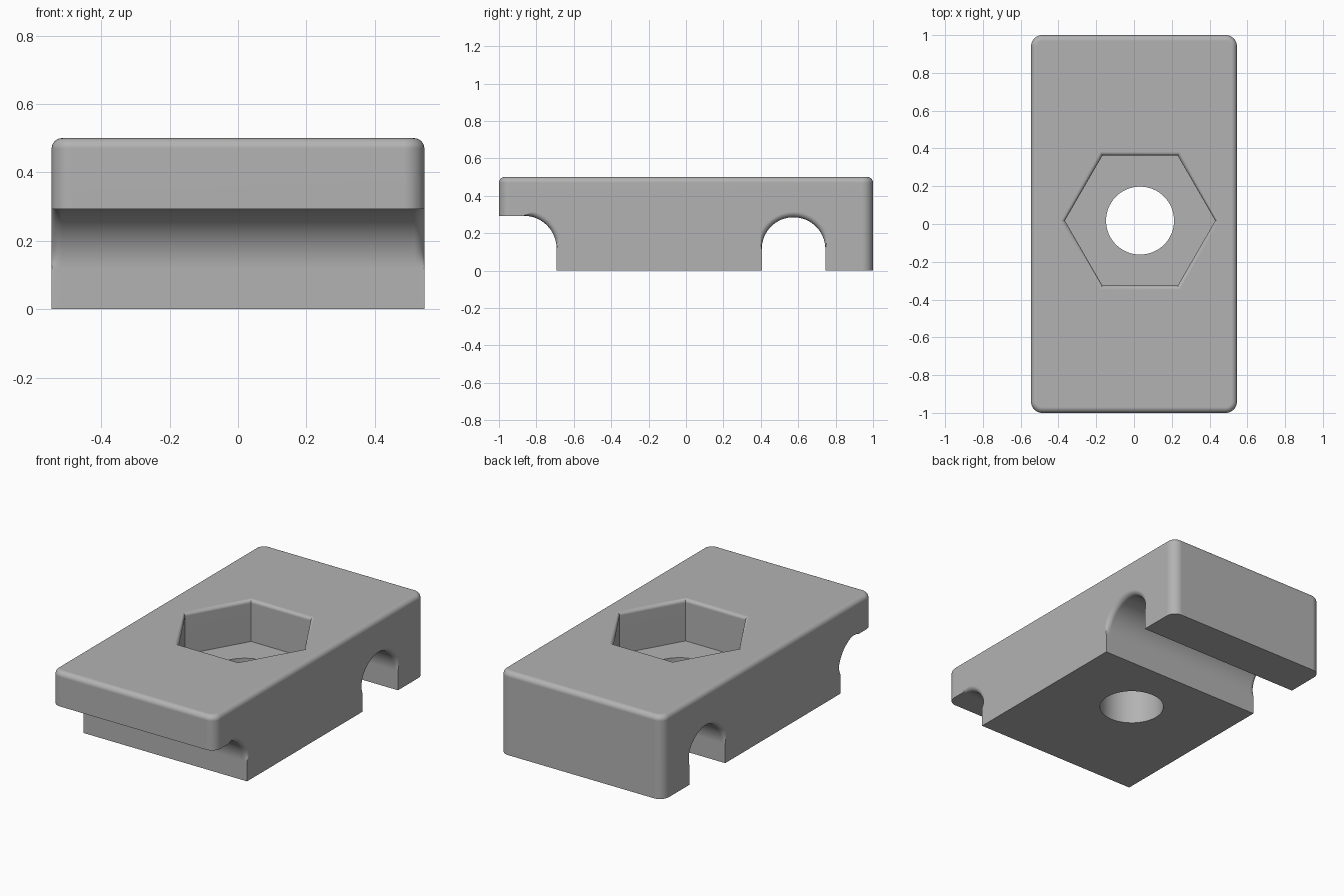
import bpy, bmesh
from math import sin, cos, pi, radians

if "Cube" in bpy.data.objects:
    bpy.data.objects.remove(bpy.data.objects["Cube"])

HALF_X, HALF_Y, HEIGHT = 0.545, 1.0, 0.5
CORNER, EDGE = 0.06, 0.03          # upright corner and top edge radii
HOLE_X, HOLE_Y = 0.032, 0.018

grey = bpy.data.materials.new("plain grey")
grey.use_nodes = True
colour = (0.45, 0.45, 0.45, 1)
grey.diffuse_color = colour
grey.node_tree.nodes["Principled BSDF"].inputs["Base Color"].default_value = colour


def loft(name, rings):
    """Closed solid through a list of rings with equal point counts."""
    bm = bmesh.new()
    loops = [[bm.verts.new(p) for p in ring] for ring in rings]
    n = len(loops[0])
    for a, b in zip(loops, loops[1:]):
        for i in range(n):
            j = (i + 1) % n
            bm.faces.new((a[i], a[j], b[j], b[i]))
    bm.faces.new(loops[0][::-1])
    bm.faces.new(loops[-1])
    bmesh.ops.recalc_face_normals(bm, faces=bm.faces)
    mesh = bpy.data.meshes.new(name)
    bm.to_mesh(mesh)
    bm.free()
    mesh.materials.append(grey)
    obj = bpy.data.objects.new(name, mesh)
    bpy.context.collection.objects.link(obj)
    return obj


def fillet(radius, steps=8):
    """Pairs of (inset, remaining depth) along a quarter round."""
    angles = [pi / 2 * i / steps for i in range(steps + 1)]
    return [(radius * (1 - cos(a)), radius * (1 - sin(a))) for a in angles]


def block_ring(z, inset, steps=10):
    ring = []
    for quarter, (sx, sy) in enumerate([(1, 1), (-1, 1), (-1, -1), (1, -1)]):
        for i in range(steps + 1):
            a = pi / 2 * (quarter + i / steps)
            r = CORNER - inset
            ring.append((sx * (HALF_X - CORNER) + r * cos(a),
                         sy * (HALF_Y - CORNER) + r * sin(a), z))
    return ring


def polygon_ring(sides, radius, z):
    return [(HOLE_X + radius * cos(2 * pi * i / sides),
             HOLE_Y + radius * sin(2 * pi * i / sides), z) for i in range(sides)]


def groove_ring(x, flare, cy, cz, r, open_front):
    """Arched section; only the curved part flares towards the block sides."""
    sweep = pi / 2 if open_front else pi
    steps = 16 if open_front else 32
    ring = [(x, cy + r, -0.1)]
    for i in range(steps + 1):
        a = sweep * i / steps
        rr = r + flare * min(1, 2 * sin(pi * i / steps))
        ring.append((x, cy + rr * cos(a), cz + rr * sin(a)))
    if open_front:
        ring += [(x, -1.2, cz + r), (x, -1.2, -0.1)]
    else:
        ring.append((x, cy - r, -0.1))
    return ring


def groove(name, *section):
    stations = [(HALF_X + 0.1, EDGE)]
    stations += [(HALF_X - inset, left) for inset, left in
                 [(b, a) for a, b in fillet(EDGE)][::-1]]
    stations = [(s[0], s[1]) for s in stations]
    right = sorted(stations, key=lambda s: -s[0])
    mirrored = [(-x, f) for x, f in right[::-1]]
    return loft(name, [groove_ring(x, f, *section) for x, f in right + mirrored])


# Main block with rounded corners and rounded top edge
body = loft("clamp_block", [block_ring(0, 0)] +
            [block_ring(HEIGHT - left, inset) for inset, left in fillet(EDGE)])

# Cutters: hexagonal nut pocket with softened rim, bolt hole, two cross grooves
rim = [polygon_ring(6, 0.398 + inset * 1.15, HEIGHT - left)
       for inset, left in fillet(0.02)]
cutters = [
    loft("nut_pocket_cutter", [polygon_ring(6, 0.398, 0.25)] + rim +
         [polygon_ring(6, 0.421, HEIGHT + 0.1)]),
    loft("bolt_hole_cutter", [polygon_ring(64, 0.18, z) for z in (-0.1, 0.35)]),
    groove("rear_groove_cutter", 0.575, 0.115, 0.17, False),
    groove("front_groove_cutter", -0.867, 0.118, 0.175, True),
]

bpy.ops.object.select_all(action="DESELECT")
bpy.context.view_layer.objects.active = body
body.select_set(True)
for cutter in cutters:
    cutter.hide_render = True
    mod = body.modifiers.new(cutter.name, "BOOLEAN")
    mod.operation, mod.solver, mod.object = "DIFFERENCE", "EXACT", cutter
    bpy.ops.object.modifier_apply(modifier=mod.name)
for cutter in cutters:
    bpy.data.objects.remove(cutter)

# Smooth rounds, crisp corners, flat large faces
bpy.ops.object.shade_smooth_by_angle(angle=radians(30))
weighted = body.modifiers.new("flat_faces", "WEIGHTED_NORMAL")
weighted.keep_sharp = True
